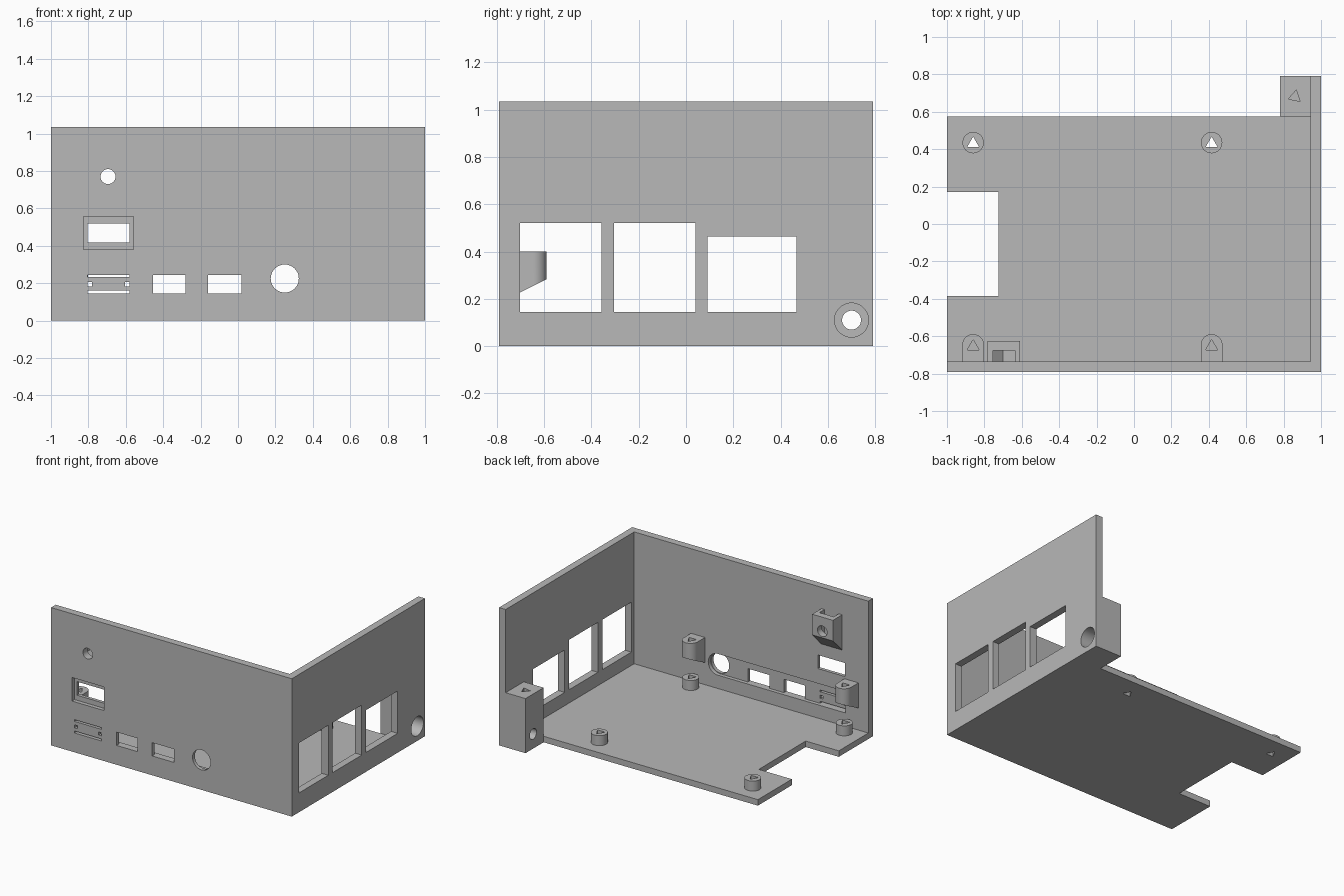
import bpy, bmesh, math
from mathutils import Vector

cube = bpy.data.objects.get("Cube")
if cube:
    bpy.data.objects.remove(cube, do_unlink=True)

grey = bpy.data.materials.new("plain grey")
grey.use_nodes = True
GREY = (0.48, 0.48, 0.48, 1)
grey.diffuse_color = GREY
grey.node_tree.nodes["Principled BSDF"].inputs["Base Color"].default_value = GREY


# 2D outlines
def rect(a0, a1, b0, b1):
    return [(a0, b0), (a1, b0), (a1, b1), (a0, b1)]


def ring(a, b, r, n=48, start=0.0, sweep=math.tau):
    steps = n if sweep == math.tau else n - 1
    return [(a + r * math.cos(start + sweep * i / steps),
             b + r * math.sin(start + sweep * i / steps)) for i in range(n)]


def triangle(x, y, turn=0.0):
    return ring(x, y, 0.037, 3, math.pi / 2 + turn)


# Extrude an outline along an axis: x uses (y, z), y uses (x, z), z uses (x, y)
def prism(name, outline, axis, lo, hi):
    place = {"x": lambda a, b, t: (t, a, b),
             "y": lambda a, b, t: (a, t, b),
             "z": lambda a, b, t: (a, b, t)}[axis]
    bm = bmesh.new()
    ends = [[bm.verts.new(place(a, b, t)) for a, b in outline] for t in (lo, hi)]
    for end in ends:
        bm.faces.new(end)
    n = len(outline)
    for i in range(n):
        j = (i + 1) % n
        bm.faces.new((ends[0][i], ends[0][j], ends[1][j], ends[1][i]))
    bmesh.ops.recalc_face_normals(bm, faces=bm.faces)
    mesh = bpy.data.meshes.new(name)
    bm.to_mesh(mesh)
    bm.free()
    mesh.materials.append(grey)
    obj = bpy.data.objects.new(name, mesh)
    bpy.context.collection.objects.link(obj)
    return obj


def select(obj):
    bpy.ops.object.select_all(action="DESELECT")
    obj.select_set(True)
    bpy.context.view_layer.objects.active = obj


# Subtract prisms, each given as (outline, axis, lo, hi)
def cut(obj, holes):
    for hole in holes:
        cutter = prism("cutter", *hole)
        cutter.hide_render = True
        mod = obj.modifiers.new("cut", "BOOLEAN")
        mod.operation = "DIFFERENCE"
        mod.solver = "EXACT"
        mod.object = cutter
        select(obj)
        bpy.ops.object.modifier_apply(modifier=mod.name)
        bpy.data.objects.remove(cutter, do_unlink=True)


def finish(obj):
    select(obj)
    bpy.ops.object.shade_smooth_by_angle(angle=math.radians(30))


TOP, FLOOR = 1.035, 0.045
FRONT, INNER, SIDE = -0.79, -0.735, 0.945
POST_X = (-0.86, 0.415)

# Front wall: inner relief, then port openings
front = prism("front_wall", rect(-1, 1, 0, TOP), "y", FRONT, INNER)
relief = ring(0.25, 0.225, 0.08, 25, -math.pi / 2, math.pi) + [(-0.81, 0.305), (-0.81, 0.145)]
through = [rect(-0.805, -0.58, 0.417, 0.519),
           rect(-0.455, -0.28, 0.145, 0.245), rect(-0.16, 0.02, 0.145, 0.245),
           rect(-0.805, -0.58, 0.232, 0.245), rect(-0.805, -0.58, 0.145, 0.16),
           rect(-0.805, -0.78, 0.183, 0.206), rect(-0.605, -0.58, 0.183, 0.206),
           ring(0.25, 0.225, 0.075), ring(-0.695, 0.77, 0.04)]
cut(front, [(relief, "y", INNER - 0.028, INNER + 0.1),
            (rect(-0.826, -0.559, 0.379, 0.556), "y", FRONT - 0.1, FRONT + 0.03)]
    + [(shape, "y", FRONT - 0.1, INNER + 0.1) for shape in through])
finish(front)

# Side wall with three large windows and a screw bore
bore = (ring(0.70, 0.11, 0.072), "x", 0.86, 1.1)
side = prism("side_wall", rect(INNER, 0.79, 0, TOP), "x", SIDE, 1)
windows = [rect(-0.702, -0.357, 0.145, 0.52), rect(-0.305, 0.04, 0.145, 0.52),
           rect(0.09, 0.467, 0.145, 0.463)]
cut(side, [(w, "x", 0.8, 1.1) for w in windows] + [bore])
finish(side)

# Floor with a side notch and two screw holes
floor = prism("floor", rect(-1, SIDE, INNER, 0.575), "z", 0, FLOOR)
cut(floor, [(rect(-1.1, -0.725, -0.385, 0.172), "z", -0.1, 0.2)]
    + [(triangle(x, 0.43), "z", -0.1, 0.2) for x in POST_X])
finish(floor)

# Corner block with a cross bore and a screw hole in its top
block = prism("corner_block", rect(0.78, SIDE, 0.575, 0.79), "z", 0, 0.41)
cut(block, [bore, (ring(0.70, 0.11, 0.04), "x", 0.7, 1.0),
            (triangle(0.86, 0.68, -0.2), "z", 0.25, 0.5)])
finish(block)

# Floor standoffs and the wall posts above the front pair
for x, tag in zip(POST_X, ("right", "left")):
    for y, end in ((-0.65, "front"), (0.435, "back")):
        standoff = prism(f"{end}_{tag}_standoff", ring(x, y, 0.057), "z", FLOOR, 0.12)
        cut(standoff, [(triangle(x, y - 0.005), "z", FLOOR - 0.1, 0.3)])
        finish(standoff)
    outline = ring(x, -0.647, 0.058, 25, 0, math.pi) + [(x - 0.058, INNER), (x + 0.058, INNER)]
    post = prism(f"{tag}_wall_post", outline, "z", 0.1, 0.40)
    slope = [(-0.85, 0.153), (-0.5, 0.328), (-0.5, 0), (-0.85, 0)]
    cut(post, [(slope, "x", x - 0.2, x + 0.2), (triangle(x, -0.655), "z", 0, 0.6)])
    finish(post)

# Button bracket: sloped underside, open pocket on top, round hole through
bracket = prism("button_bracket",
                [(INNER, 0.875), (-0.625, 0.875), (-0.625, 0.72), (INNER, 0.61)],
                "x", -0.783, -0.61)
pocket = [(-0.755, 1), (-0.635, 1), (-0.635, 0.69), (-0.70, 0.69), (-0.755, 0.74)]
cut(bracket, [(pocket, "y", -0.8, -0.675), (ring(-0.695, 0.77, 0.04), "y", -0.8, -0.5)])
finish(bracket)
